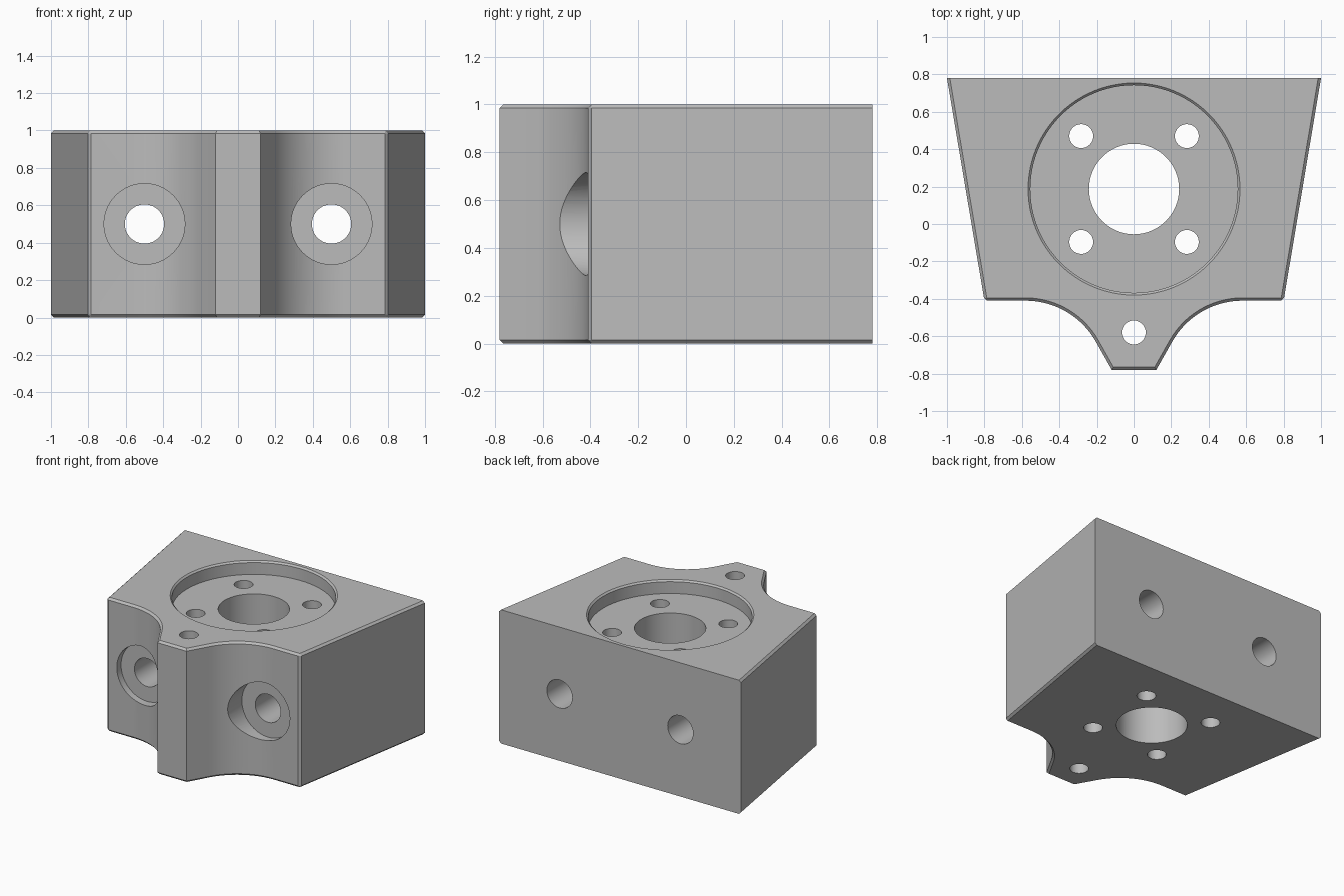
import bpy, bmesh
from math import sin, cos, pi, radians
from mathutils import Matrix, Vector

cube = bpy.data.objects.get("Cube")
if cube:
    bpy.data.objects.remove(cube, do_unlink=True)

grey = bpy.data.materials.new("machined grey")
grey.use_nodes = True
grey.diffuse_color = (0.5, 0.5, 0.5, 1)
grey.node_tree.nodes["Principled BSDF"].inputs["Base Color"].default_value = (0.5, 0.5, 0.5, 1)

BACK, FRONT, NOSE, CHAMFER = 0.78, -0.41, -0.78, 0.015
RECESS_Y = 0.187


def make_object(name, bm):
    bmesh.ops.recalc_face_normals(bm, faces=bm.faces[:])
    mesh = bpy.data.meshes.new(name)
    bm.to_mesh(mesh)
    bm.free()
    mesh.materials.append(grey)
    obj = bpy.data.objects.new(name, mesh)
    bpy.context.collection.objects.link(obj)
    return obj


# Outline: tapered block with a nose joined by concave arcs
R, ARC_X, STEPS = 0.43, 0.58, 24
half = [(1.0, BACK), (0.8, FRONT)]
for i in range(STEPS + 1):
    a = radians(60) * i / STEPS
    half.append((ARC_X - R * sin(a), FRONT - R * (1 - cos(a))))
half.append((0.12, NOSE))
outline = half + [(-x, y) for x, y in reversed(half)]

bm = bmesh.new()
base = bm.faces.new([bm.verts.new((x, y, 0)) for x, y in outline])
ext = bmesh.ops.extrude_face_region(bm, geom=[base])
bmesh.ops.translate(bm, vec=(0, 0, 1), verts=[v for v in ext["geom"] if isinstance(v, bmesh.types.BMVert)])
bmesh.ops.recalc_face_normals(bm, faces=bm.faces[:])


def needs_chamfer(edge):
    a, b = (v.co for v in edge.verts)
    if abs(a.z - b.z) > 0.5:
        return abs(abs(a.x) - 0.8) < 0.001
    return not (a.y > 0.7 and b.y > 0.7)


bmesh.ops.bevel(bm, geom=[e for e in bm.edges if needs_chamfer(e)], offset=CHAMFER,
                segments=1, profile=0.5, affect='EDGES')
block = make_object("mounting_block", bm)


def cut(name, start, end, r1, r2=None, sides=64, turn=0.0):
    """Subtract a cylinder, cone or prism running from start to end."""
    start, end = Vector(start), Vector(end)
    axis = end - start
    bm = bmesh.new()
    bmesh.ops.create_cone(bm, cap_ends=True, segments=sides, radius1=r1,
                          radius2=r1 if r2 is None else r2, depth=axis.length)
    bm.transform(Matrix.Translation((start + end) / 2)
                 @ axis.to_track_quat('Z', 'Y').to_matrix().to_4x4()
                 @ Matrix.Rotation(turn, 4, 'Z'))
    cutter = make_object(name, bm)
    cutter.hide_render = True
    mod = block.modifiers.new(name, 'BOOLEAN')
    mod.operation, mod.solver, mod.object = 'DIFFERENCE', 'EXACT', cutter
    with bpy.context.temp_override(object=block, active_object=block, selected_objects=[block]):
        bpy.ops.object.modifier_apply(modifier=name)
    bpy.data.objects.remove(cutter, do_unlink=True)


# Round recess with chamfered rim, and its centre bore
cut("recess_cutter", (0, RECESS_Y, 0.9), (0, RECESS_Y, 1.1), 0.555, sides=96)
cut("rim_cutter", (0, RECESS_Y, 0.988), (0, RECESS_Y, 1.05), 0.555, 0.617, sides=96)
cut("bore_cutter", (0, RECESS_Y, -0.1), (0, RECESS_Y, 1.1), 0.242)

# Four screw holes around the bore
for sx in (-1, 1):
    for sy in (-1, 1):
        x, y = sx * 0.283, RECESS_Y + sy * 0.283
        cut("screw_hole_cutter", (x, y, -0.1), (x, y, 1.1), 0.064, sides=32)

# Nose hole with a hexagonal nut pocket underneath
cut("nose_hole_cutter", (0, -0.58, -0.1), (0, -0.58, 1.1), 0.064, sides=32)
vertex_on_x = Matrix.Rotation(pi / 6, 4, 'Z').to_euler().z
cut("nut_pocket_cutter", (0, -0.58, -0.1), (0, -0.58, 0.12), 0.15, sides=6, turn=vertex_on_x)

# Horizontal bolt holes with counterbores at the front
for x in (-0.5, 0.5):
    cut("bolt_hole_cutter", (x, -1, 0.5), (x, 1, 0.5), 0.105, sides=48)
    cut("counterbore_cutter", (x, -1, 0.5), (x, -0.36, 0.5), 0.216)

bpy.ops.object.select_all(action='DESELECT')
block.select_set(True)
bpy.context.view_layer.objects.active = block
bpy.ops.object.shade_smooth_by_angle(angle=radians(30))
